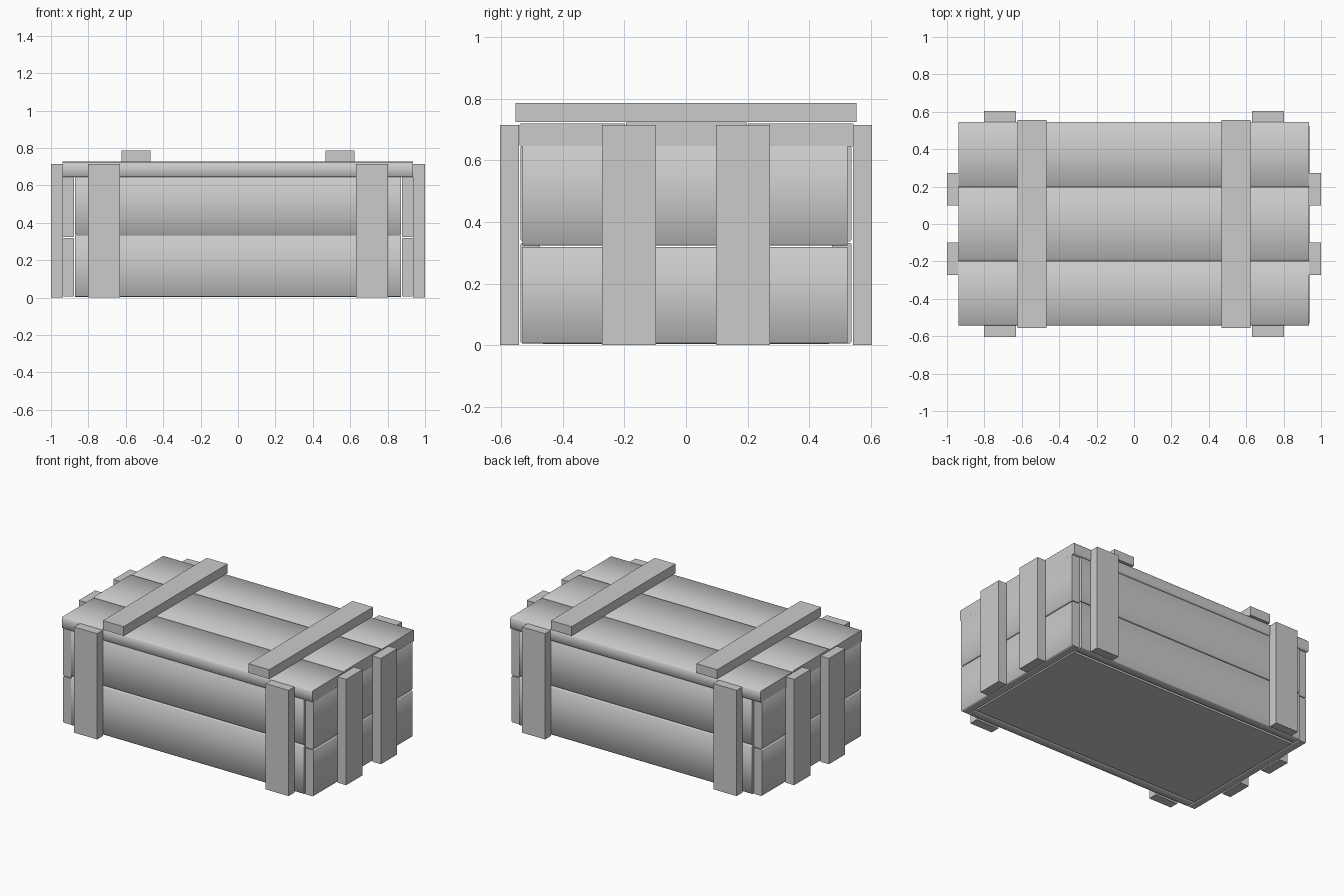
import bpy
import bmesh

cube = bpy.data.objects.get("Cube")
if cube:
    bpy.data.objects.remove(cube, do_unlink=True)

GREY = (0.6, 0.6, 0.6, 1.0)
mat = bpy.data.materials.new("plain grey")
mat.use_nodes = True
mat.diffuse_color = GREY
mat.node_tree.nodes["Principled BSDF"].inputs["Base Color"].default_value = GREY


def board(name, x, y, z, grain=None):
    """Box between (min, max) pairs; a grain axis softens the long edges."""
    bm = bmesh.new()
    bmesh.ops.create_cube(bm, size=1)
    for v in bm.verts:
        v.co = [a + (b - a) * (c + 0.5) for (a, b), c in zip((x, y, z), v.co)]
    if grain is not None:
        long_edges = [e for e in bm.edges
                      if abs((e.verts[0].co - e.verts[1].co)[grain]) > 0.01]
        bmesh.ops.bevel(bm, geom=long_edges, offset=0.005, segments=1,
                        affect='EDGES')
        bm.normal_update()
        for f in bm.faces:
            f.smooth = True
        # Keep the sawn ends crisp
        for f in bm.faces:
            if abs(f.normal[grain]) > 0.9:
                f.smooth = False
                for e in f.edges:
                    e.smooth = False
    mesh = bpy.data.meshes.new(name)
    bm.to_mesh(mesh)
    bm.free()
    mesh.materials.append(mat)
    obj = bpy.data.objects.new(name, mesh)
    bpy.context.collection.objects.link(obj)
    return obj


def span(side, near, far):
    return tuple(sorted((side * near, side * far)))


# Wall planks, two courses on each side
for level, z in (("lower", (0.005, 0.332)), ("upper", (0.337, 0.647))):
    for name, s in (("front", -1), ("back", 1)):
        board(f"{name}_{level}_plank", (-0.872, 0.872), span(s, 0.475, 0.538), z, 0)
for level, z in (("lower", (0.005, 0.318)), ("upper", (0.323, 0.65))):
    for name, s in (("right", -1), ("left", 1)):
        board(f"{name}_{level}_plank", span(s, 0.876, 0.937), (-0.532, 0.525), z, 1)

# Floor
board("floor", (-0.872, 0.872), (-0.465, 0.465), (0.003, 0.06))

# Lid planks, the middle one slightly proud
for name, y, top in (("front", (-0.542, -0.197), 0.721),
                     ("middle", (-0.195, 0.198), 0.727),
                     ("back", (0.2, 0.546), 0.721)):
    board(f"lid_{name}_plank", (-0.938, 0.935), y, (0.645, top), 0)

# Battens over the walls and the lid
for side, s in (("right", -1), ("left", 1)):
    board(f"lid_{side}_batten", span(s, 0.467, 0.622), (-0.555, 0.555), (0.725, 0.787))
    for face, t in (("front", -1), ("back", 1)):
        board(f"{face}_{side}_batten", span(s, 0.63, 0.802), span(t, 0.543, 0.605), (0, 0.715))
        board(f"{side}_end_{face}_batten", span(s, 0.936, 1.0), span(t, 0.098, 0.273), (0, 0.715))
